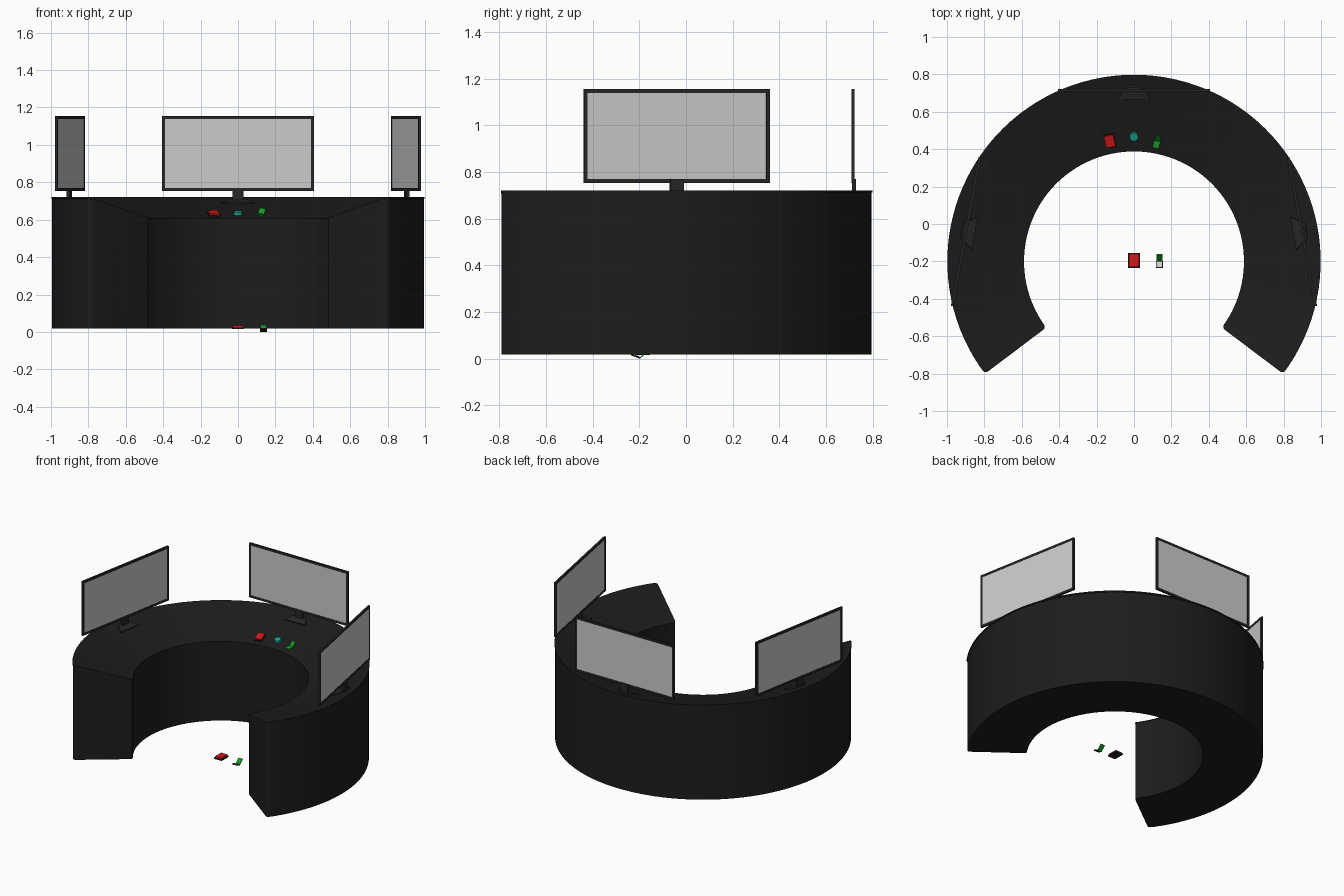
import bpy, bmesh, math
from mathutils import Matrix, Vector

if "Cube" in bpy.data.objects:
    bpy.data.objects.remove(bpy.data.objects["Cube"])

CY = -0.2                       # ring centre in y
SLOPE = math.atan2(0.115, 0.41)  # the worktop rises outward


def material(name, rgb):
    m = bpy.data.materials.new(name)
    m.diffuse_color = (*rgb, 1)
    m.use_nodes = True
    m.node_tree.nodes["Principled BSDF"].inputs["Base Color"].default_value = m.diffuse_color
    return m


BLACK = material("black", (0.012, 0.012, 0.012))
FRAME = material("frame_black", (0.02, 0.02, 0.02))
RED = material("red", (0.65, 0.01, 0.01))
GREEN = material("green", (0.01, 0.32, 0.02))
TEAL = material("teal", (0.01, 0.36, 0.26))
WHITE = material("white", (0.9, 0.9, 0.9))


def finish(name, bm, mat=None, matrix=None, smooth=False, bevel=0):
    bmesh.ops.recalc_face_normals(bm, faces=bm.faces)
    me = bpy.data.meshes.new(name)
    bm.to_mesh(me)
    bm.free()
    ob = bpy.data.objects.new(name, me)
    bpy.context.collection.objects.link(ob)
    if matrix is not None:
        ob.matrix_world = matrix
    if mat:
        me.materials.append(mat)
    if bevel:
        b = ob.modifiers.new("bevel", "BEVEL")
        b.width, b.segments = bevel, 2
    if smooth:
        bpy.ops.object.select_all(action='DESELECT')
        ob.select_set(True)
        bpy.context.view_layer.objects.active = ob
        bpy.ops.object.shade_smooth_by_angle(angle=math.radians(30))
    return ob


def box(name, size, loc, mat=None, matrix=Matrix(), bevel=0):
    bm = bmesh.new()
    bmesh.ops.create_cube(bm, size=1)
    bmesh.ops.scale(bm, vec=size, verts=bm.verts)
    return finish(name, bm, mat, matrix @ Matrix.Translation(loc), bevel=bevel)


def extrude_x(name, profile, width, mat, matrix=Matrix()):
    # y-z outline extruded along x
    bm = bmesh.new()
    a = [bm.verts.new((-width / 2, y, z)) for y, z in profile]
    b = [bm.verts.new((width / 2, y, z)) for y, z in profile]
    n = len(a)
    bm.faces.new(a)
    bm.faces.new(b)
    for i in range(n):
        bm.faces.new((a[i], a[(i + 1) % n], b[(i + 1) % n], b[i]))
    return finish(name, bm, mat, matrix)


def arc_sweep(name, section, mat, steps=80):
    # radius-z section swept round the open ring, with rounded end corners
    bm = bmesh.new()
    start, end = math.radians(-37), math.radians(217)
    rows = []
    for i in range(steps + 1):
        t = start + (end - start) * i / steps
        rows.append([bm.verts.new((r * math.cos(t), CY + r * math.sin(t), z))
                     for r, z in section])
    n = len(section)
    for p, q in zip(rows, rows[1:]):
        for k in range(n):
            bm.faces.new((p[k], p[(k + 1) % n], q[(k + 1) % n], q[k]))
    caps = [bm.faces.new(rows[0]), bm.faces.new(rows[-1])]
    upright = [e for f in caps for e in f.edges
               if (e.verts[0].co - e.verts[1].co).xy.length < 1e-4]
    bmesh.ops.bevel(bm, geom=upright, offset=0.02, segments=4, profile=0.5,
                    affect='EDGES')
    return finish(name, bm, mat, smooth=True)


# Desk: solid ring body and a thin sloping worktop
arc_sweep("desk_body", [(0.592, 0.018), (0.994, 0.018), (0.994, 0.714), (0.592, 0.599)], BLACK)
arc_sweep("desk_top", [(0.588, 0.597), (0.998, 0.712), (0.998, 0.721), (0.588, 0.606)], BLACK)


def monitor(side, loc, turn):
    m = Matrix.Translation((*loc, 0)) @ Matrix.Rotation(turn, 4, 'Z')
    w, z0, z1, t = 0.405, 0.753, 1.155, 0.016
    zc = (z0 + z1) / 2
    # frame bars around a grey panel
    for s, n in ((-1, "left"), (1, "right")):
        box(f"{side}_frame_{n}", (t, 0.014, z1 - z0), (s * (w - t / 2), 0, zc), FRAME, m)
    for z, n in ((z0 + t / 2, "bottom"), (z1 - t / 2, "top")):
        box(f"{side}_frame_{n}", (2 * w - 2 * t, 0.014, t), (0, 0, z), FRAME, m)
    box(f"{side}_screen", (2 * w - 2 * t, 0.009, z1 - z0 - 2 * t), (0, 0, zc), None, m)
    # neck and a tapered foot lying on the slope
    box(f"{side}_neck", (0.06, 0.018, 0.085), (0, 0.005, 0.727), FRAME, m)
    foot = m @ Matrix.Translation((0, 0, 0.698)) @ Matrix.Rotation(SLOPE, 4, 'X')
    bm = bmesh.new()
    pts = [(-0.088, -0.048), (0.088, -0.048), (0.04, 0.025), (-0.04, 0.025)]
    f = bm.faces.new([bm.verts.new((x, y, -0.004)) for x, y in pts])
    ext = bmesh.ops.extrude_face_region(bm, geom=[f])
    bmesh.ops.translate(bm, vec=(0, 0, 0.012),
                        verts=[v for v in ext["geom"] if isinstance(v, bmesh.types.BMVert)])
    finish(f"{side}_foot", bm, FRAME, foot)


monitor("centre", (0, 0.715), 0)
monitor("right", (0.898, -0.04), math.radians(-79.5))
monitor("left", (-0.898, -0.04), math.radians(79.5))


def on_desk(x, y, turn=0):
    r = math.hypot(x, y - CY)
    z = 0.606 + (r - 0.588) * 0.115 / 0.41
    return (Matrix.Translation((x, y, z)) @ Matrix.Rotation(SLOPE, 4, 'X')
            @ Matrix.Rotation(turn, 4, 'Z'))


# Desk controls: red button block, teal knob, bent green lever
red = on_desk(-0.13, 0.445, math.radians(12))
box("red_block_base", (0.06, 0.076, 0.008), (0, 0, 0.004), BLACK, red)
box("red_block", (0.052, 0.066, 0.012), (0, 0, 0.012), RED, red, bevel=0.003)

bm = bmesh.new()
bmesh.ops.create_cone(bm, cap_ends=True, segments=32, radius1=0.025, radius2=0.022, depth=0.018)
finish("teal_knob", bm, TEAL, on_desk(0, 0.468) @ Matrix.Translation((0, 0, 0.007)), smooth=True)

lever = on_desk(0.124, 0.445, math.radians(-14))
extrude_x("green_lever_front", [(-0.038, 0.006), (0, 0), (0, 0.007), (-0.038, 0.013)],
          0.034, GREEN, lever)
extrude_x("green_lever_back", [(0, 0), (0.034, 0.022), (0.031, 0.029), (0, 0.007)],
          0.034, GREEN, lever)

# Floor pedals: red pad and bent green pedal with a white toe plate
box("red_pedal_base", (0.064, 0.082, 0.008), (0, -0.195, 0.02), BLACK)
box("red_pedal", (0.054, 0.072, 0.012), (0, -0.195, 0.029), RED, bevel=0.003)

floor = Matrix.Translation((0.136, -0.197, 0))
extrude_x("bent_pedal_front", [(-0.038, 0.014), (0, 0.0), (0, 0.007), (-0.037, 0.021)],
          0.038, BLACK, floor)
extrude_x("bent_pedal_toe_plate", [(-0.033, 0.019), (-0.004, 0.008), (-0.004, 0.011), (-0.033, 0.022)],
          0.03, WHITE, floor)
extrude_x("bent_pedal_back", [(0, 0), (0.036, 0.032), (0.032, 0.038), (0, 0.007)],
          0.034, GREEN, floor)
